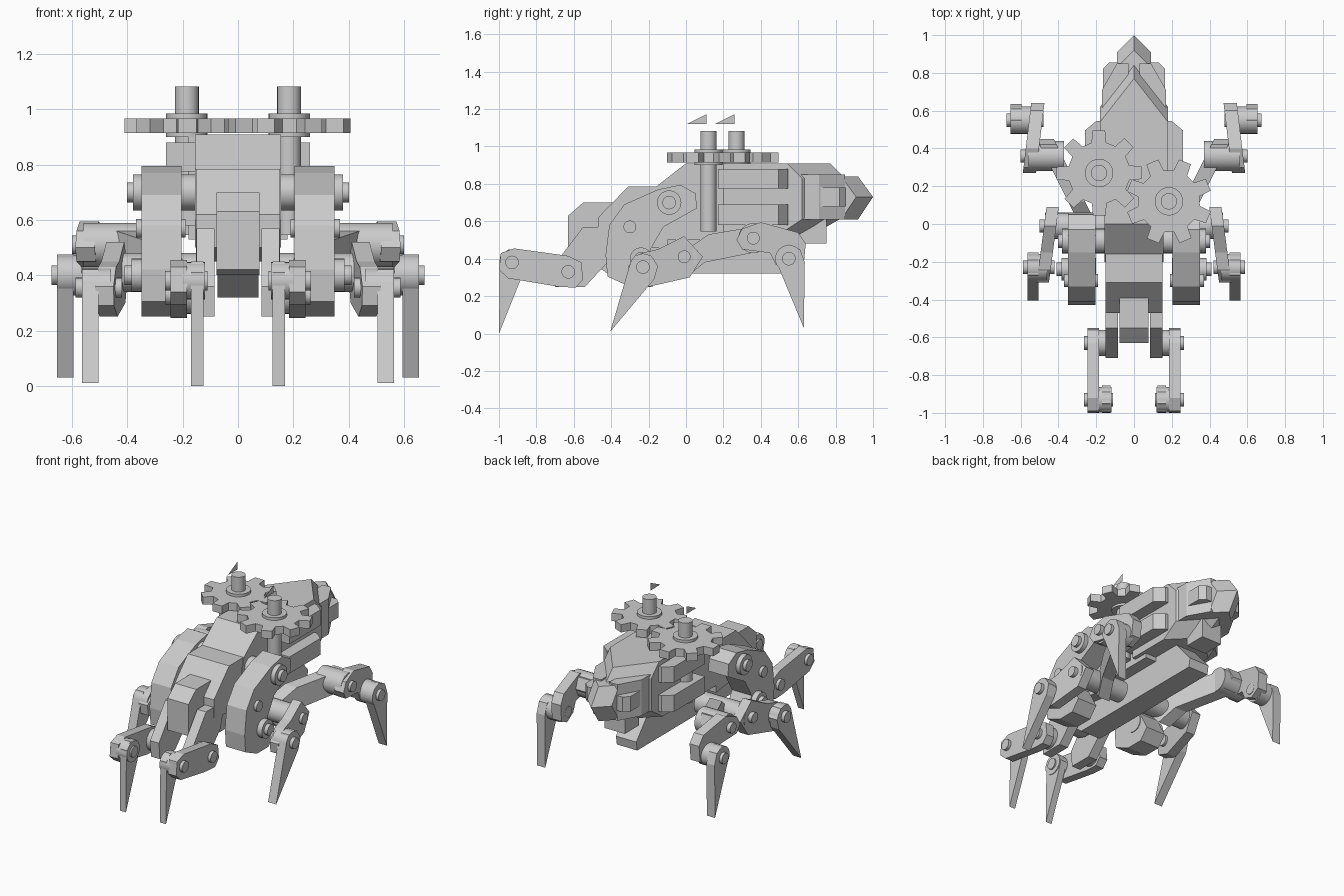
import bpy, bmesh, math
from mathutils import Vector, Matrix


def finish(name, bm, mirror=False, smooth=False):
    bmesh.ops.recalc_face_normals(bm, faces=bm.faces)
    me = bpy.data.meshes.new(name)
    bm.to_mesh(me)
    bm.free()
    ob = bpy.data.objects.new(name, me)
    bpy.context.collection.objects.link(ob)
    if mirror:
        ob.modifiers.new("Mirror", 'MIRROR')
    if smooth:
        bpy.ops.object.select_all(action='DESELECT')
        ob.select_set(True)
        bpy.context.view_layer.objects.active = ob
        bpy.ops.object.shade_smooth_by_angle(angle=math.radians(35))
    return ob


def loft(name, rings, mirror=False):
    bm = bmesh.new()
    rows = [[bm.verts.new(p) for p in r] for r in rings]
    n = len(rows[0])
    for a, b in zip(rows, rows[1:]):
        for i in range(n):
            j = (i + 1) % n
            bm.faces.new((a[i], a[j], b[j], b[i]))
    bm.faces.new(rows[0])
    bm.faces.new(rows[-1])
    return finish(name, bm, mirror)


def plate(name, pts, x0, x1, mirror=True, slope=0.0, yref=0.0):
    """Side profile (y, z) given thickness in x, optionally sheared along y."""
    return loft(name, [[(x + slope * (y - yref), y, z) for y, z in pts] for x in (x0, x1)], mirror)


def rect(y0, y1, z0, z1):
    return [(y0, z0), (y1, z0), (y1, z1), (y0, z1)]


def rail(name, y0, y1, z0, z1, x0, xs, x1, cut):
    """Block along y whose outer rear corner is cut off."""
    outline = [(x0, y0), (x1, y0), (x1, y1 - cut), (xs, y1), (x0, y1)]
    return loft(name, [[(x, y, z) for x, y in outline] for z in (z0, z1)], True)


def cylinder(name, a, b, r, mirror=True):
    a, b = Vector(a), Vector(b)
    d = b - a
    bm = bmesh.new()
    m = Matrix.Translation((a + b) / 2) @ d.to_track_quat('Z', 'Y').to_matrix().to_4x4()
    bmesh.ops.create_cone(bm, cap_ends=True, segments=24, radius1=r, radius2=r, depth=d.length, matrix=m)
    return finish(name, bm, mirror, True)


def pin(name, x0, x1, y, z, r):
    return cylinder(name, (x0, y, z), (x1, y, z), r)


def wedge(name, w, y0, levels):
    """Pointed block: each level is (z, shoulder y, tip y)."""
    return loft(name, [[(-w, y0, z), (w, y0, z), (w, ys, z), (0, yt, z), (-w, ys, z)]
                       for z, ys, yt in levels])


# Rear hull, tail point and side pods
wedge("rear_hull", 0.18, 0.2, [(0.53, 0.5, 0.68), (0.61, 0.62, 0.82), (0.83, 0.62, 0.85), (0.91, 0.54, 0.77)])
wedge("tail_point", 0.09, 0.6, [(0.61, 0.83, 0.92), (0.73, 0.91, 1.0), (0.84, 0.83, 0.92)])
rail("tail_pod", 0.6, 0.855, 0.68, 0.78, 0.05, 0.13, 0.165, 0.035)
rail("tail_cheek", 0.55, 0.85, 0.61, 0.85, 0.03, 0.09, 0.17, 0.14)
plate("under_block", rect(0.6, 0.75, 0.48, 0.62), -0.075, 0.075, False)

# Side rails with bevelled rear ends
rail("side_rail_upper", 0.17, 0.545, 0.775, 0.88, 0.15, 0.2, 0.26, 0.05)
rail("side_rail_lower", 0.17, 0.545, 0.58, 0.69, 0.15, 0.2, 0.26, 0.05)

# Stepped front body, head and keel
plate("middle_hull", [(0, 0.91), (-0.16, 0.785), (-0.2, 0.6), (-0.15, 0.5), (0.3, 0.5), (0.3, 0.91)],
      -0.155, 0.155, False)
plate("front_hull", [(-0.1, 0.785), (-0.31, 0.785), (-0.47, 0.62), (-0.47, 0.5), (-0.1, 0.45)],
      -0.152, 0.152, False)
plate("head", [(-0.35, 0.7), (-0.55, 0.7), (-0.63, 0.63), (-0.63, 0.42), (-0.57, 0.4), (-0.35, 0.4)],
      -0.077, 0.077, False)
plate("keel", [(-0.55, 0.42), (-0.42, 0.32), (0.62, 0.32), (0.63, 0.38), (0.5, 0.53), (-0.3, 0.58)],
      -0.075, 0.075, False)

# Large shoulder housings
plate("shoulder_housing", [(-0.15, 0.77), (-0.03, 0.795), (0.05, 0.75), (0.06, 0.67), (-0.12, 0.57),
                           (-0.19, 0.45), (-0.12, 0.32), (-0.18, 0.25), (-0.3, 0.25), (-0.42, 0.305),
                           (-0.43, 0.42), (-0.41, 0.58), (-0.33, 0.69)], 0.205, 0.35)
pin("shoulder_axle", 0.0, 0.38, -0.09, 0.7, 0.065)
pin("shoulder_pin", 0.35, 0.402, -0.09, 0.7, 0.036)
pin("housing_pin", 0.19, 0.37, -0.3, 0.57, 0.034)
pin("housing_low_axle", 0.2, 0.385, -0.24, 0.4, 0.06)
pin("housing_low_pin", 0.35, 0.41, -0.24, 0.4, 0.036)

# Front legs
plate("front_hip", [(-0.55, 0.57), (-0.35, 0.57), (-0.4, 0.4), (-0.54, 0.25), (-0.7, 0.25), (-0.71, 0.36)],
      0.085, 0.15)
pin("front_hip_disc", 0.1, 0.19, -0.63, 0.33, 0.07)
plate("front_link", [(-0.92, 0.455), (-0.63, 0.415), (-0.56, 0.38), (-0.55, 0.29), (-0.59, 0.245),
                     (-0.68, 0.25), (-0.95, 0.295), (-1.0, 0.34), (-0.99, 0.43)], 0.185, 0.245)
plate("front_foot", [(-1.0, 0.0), (-0.995, 0.41), (-0.95, 0.45), (-0.89, 0.44), (-0.855, 0.38), (-0.88, 0.3)],
      0.125, 0.17)
for y, z, x in ((-0.63, 0.33, 0.09), (-0.93, 0.38, 0.11)):
    pin("front_leg_pin", x, 0.265, y, z, 0.036)
pin("front_foot_disc", 0.12, 0.2, -0.93, 0.38, 0.068)

# Middle legs
pin("middle_axle", 0.1, 0.47, -0.01, 0.41, 0.07)
pin("middle_axle_pin", 0.4, 0.5, -0.01, 0.41, 0.034)
plate("middle_link", [(-0.01, 0.52), (0.09, 0.41), (0.02, 0.3), (-0.2, 0.25), (-0.3, 0.29),
                      (-0.31, 0.36), (-0.24, 0.43), (-0.15, 0.45)], 0.41, 0.475, slope=-0.13)
plate("middle_foot", [(-0.405, 0.01), (-0.3, 0.37), (-0.27, 0.42), (-0.19, 0.42), (-0.15, 0.36), (-0.17, 0.29)],
      0.505, 0.565)
pin("middle_foot_disc", 0.46, 0.565, -0.23, 0.355, 0.072)
pin("middle_foot_pin", 0.42, 0.588, -0.23, 0.355, 0.036)

# Rear legs
plate("rear_upper_link", [(-0.05, 0.36), (0.02, 0.46), (0.12, 0.53), (0.42, 0.58), (0.45, 0.51), (0.4, 0.44),
                          (0.1, 0.38), (0.0, 0.3)], 0.2, 0.29, slope=0.5)
pin("rear_knee_axle", 0.37, 0.56, 0.36, 0.51, 0.08)
pin("rear_knee_pin", 0.4, 0.6, 0.36, 0.51, 0.034)
plate("rear_link", [(0.27, 0.5), (0.3, 0.56), (0.4, 0.595), (0.6, 0.54), (0.64, 0.48), (0.63, 0.37),
                    (0.56, 0.335), (0.48, 0.37), (0.45, 0.43), (0.3, 0.45)], 0.515, 0.585,
      slope=-0.12, yref=0.3)
plate("rear_foot", [(0.63, 0.03), (0.48, 0.39), (0.5, 0.45), (0.55, 0.475), (0.61, 0.45), (0.635, 0.38)],
      0.595, 0.655)
pin("rear_foot_disc", 0.52, 0.655, 0.55, 0.4, 0.073)
pin("rear_foot_pin", 0.48, 0.675, 0.55, 0.4, 0.036)


# Gears on upright shafts, each with a thin triangular marker above
def gear(side, cx, cy, phase):
    n, outline = 8, []
    for i in range(n):
        for f, r in ((-0.3, 0.165), (-0.19, 0.228), (0.19, 0.228), (0.3, 0.165)):
            a = phase + (i + f) * math.tau / n
            outline.append((cx + r * math.cos(a), cy + r * math.sin(a)))
    loft(side + "_gear", [[(x, y, z) for x, y in outline] for z in (0.915, 0.967)])
    cylinder(side + "_gear_hub", (cx, cy, 0.9), (cx, cy, 0.985), 0.075, False)
    cylinder(side + "_gear_shaft", (cx, cy, 0.545), (cx, cy, 1.083), 0.043, False)
    bm = bmesh.new()
    bm.faces.new([bm.verts.new((cx, cy + y, z)) for y, z in ((-0.115, 1.12), (-0.01, 1.12), (-0.01, 1.172))])
    finish(side + "_marker", bm)


mesh_angle = math.atan2(0.15, -0.37)
gear("right", 0.185, 0.12, mesh_angle)
gear("left", -0.185, 0.27, mesh_angle + math.pi + math.pi / 8)
